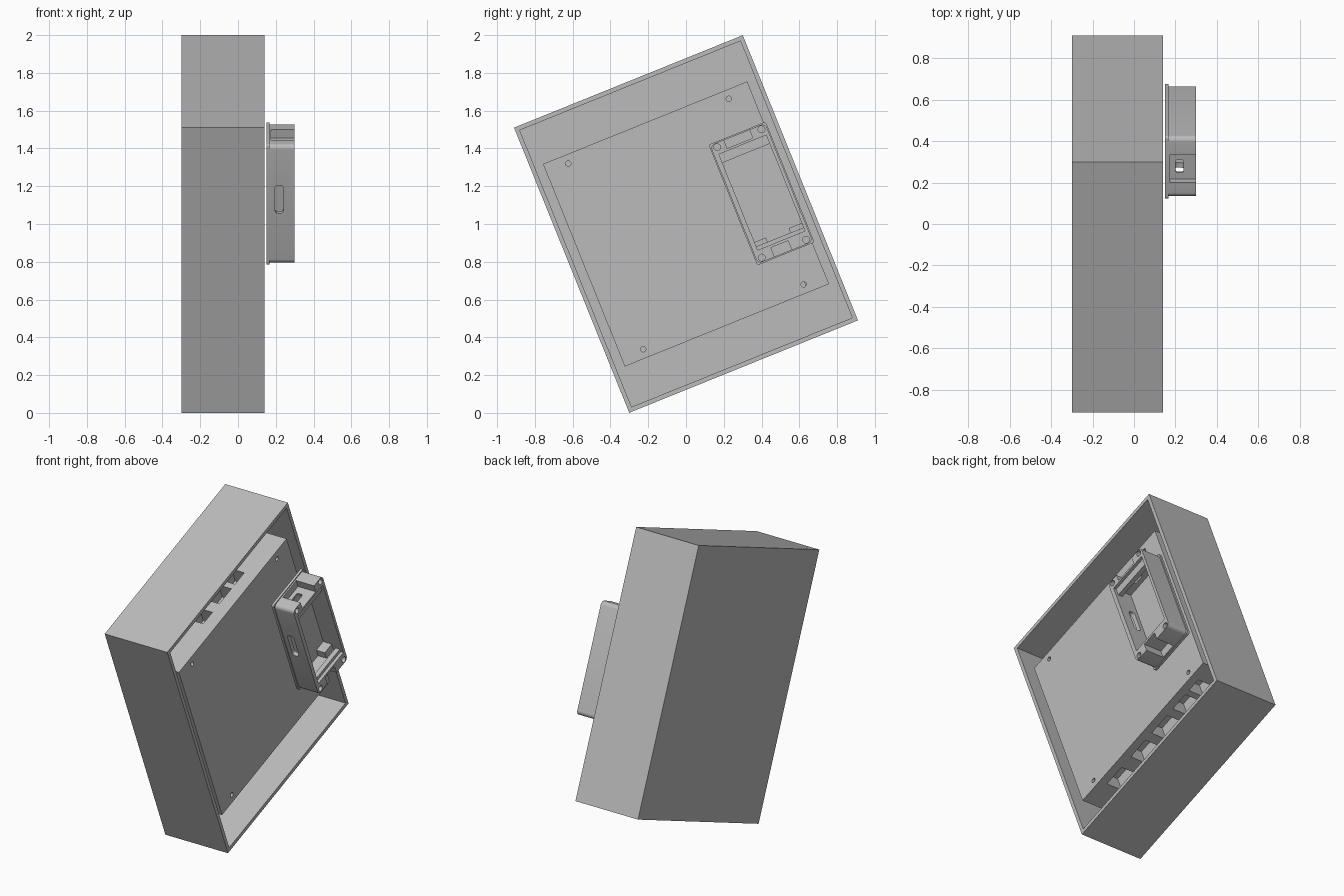
import bpy, bmesh, math
from mathutils import Matrix

if "Cube" in bpy.data.objects:
    bpy.data.objects.remove(bpy.data.objects["Cube"], do_unlink=True)

TILT = math.radians(22)
POSE = Matrix.Translation((0, 0, 1)) @ Matrix.Rotation(TILT, 4, 'X')

grey = bpy.data.materials.new("plain grey")
grey.use_nodes = True
GREY = (0.5, 0.5, 0.5, 1)
grey.diffuse_color = GREY
grey.node_tree.nodes["Principled BSDF"].inputs["Base Color"].default_value = GREY


def finish(name, bm):
    mesh = bpy.data.meshes.new(name)
    bm.to_mesh(mesh)
    bm.free()
    mesh.materials.append(grey)
    ob = bpy.data.objects.new(name, mesh)
    ob.matrix_world = POSE
    bpy.context.collection.objects.link(ob)
    return ob


def block(name, x, y, z, radius=0, axis=0):
    """Block from (min, max) ranges; edges along the axis may be rounded."""
    bm = bmesh.new()
    bmesh.ops.create_cube(bm, size=1)
    for v in bm.verts:
        v.co = [lo + (c + 0.5) * (hi - lo) for c, (lo, hi) in zip(v.co, (x, y, z))]
    if radius:
        edges = [e for e in bm.edges
                 if abs((e.verts[0].co - e.verts[1].co).normalized()[axis]) > 0.9]
        bmesh.ops.bevel(bm, geom=edges, offset=radius, segments=6,
                        profile=0.5, affect='EDGES')
    return finish(name, bm)


def peg(x, y, z, radius):
    """Cylinder along x, used to drill round holes."""
    bm = bmesh.new()
    bmesh.ops.create_cone(bm, cap_ends=True, segments=20, radius1=radius,
                          radius2=radius, depth=x[1] - x[0])
    bm.transform(Matrix.Translation((sum(x) / 2, y, z)) @ Matrix.Rotation(math.pi / 2, 4, 'Y'))
    return finish("cutter", bm)


def cut(target, cutters):
    for c in cutters:
        c.hide_render = True
        m = target.modifiers.new("cut", 'BOOLEAN')
        m.operation, m.solver, m.object = 'DIFFERENCE', 'EXACT', c
    bpy.context.view_layer.update()
    deps = bpy.context.evaluated_depsgraph_get()
    mesh = bpy.data.meshes.new_from_object(target.evaluated_get(deps))
    target.modifiers.clear()
    target.data = mesh
    for c in cutters:
        bpy.data.objects.remove(c, do_unlink=True)


def hole(x, y, z, radius=0, axis=0):
    return block("cutter", x, y, z, radius, axis)


# Outer tray, open towards +x
tray = block("outer_tray", (-0.3, 0.14), (-0.653, 0.653), (-0.814, 0.814))
cut(tray, [hole((-0.275, 0.2), (-0.63, 0.63), (-0.79, 0.79))])

# Inner case with corner screw holes and port openings on both ends
case = block("inner_case", (-0.275, 0.115), (-0.583, 0.583), (-0.578, 0.578))
cuts = [peg((0.06, 0.2), sy * 0.458, sz * 0.53, 0.014) for sy in (-1, 1) for sz in (-1, 1)]
for y, w in ((-0.14, 0.05), (0.05, 0.065), (0.205, 0.05)):
    cuts.append(hole((-0.06, 0.03), (y - w, y + w), (0.48, 0.7)))
for y, w in ((-0.346, 0.07), (-0.116, 0.07), (0.089, 0.075), (0.28, 0.06), (0.42, 0.045)):
    cuts.append(hole((-0.05, 0.06), (y - w, y + w), (-0.7, -0.48)))
cut(case, cuts)

# Small enclosure: hollow body with end notches, cable hole and side slot
body = block("small_enclosure", (0.163, 0.3), (0.274, 0.588), (-0.338, 0.338), 0.025)
cuts = [hole((0.17, 0.4), (0.3, 0.57), (-0.27, 0.277)),
        hole((0.175, 0.4), (0.352, 0.498), (0.29, 0.4)),
        hole((0.175, 0.4), (0.37, 0.468), (-0.4, -0.285)),
        hole((0.2, 0.24), (0.385, 0.45), (0.26, 0.32), 0.01, 2),
        hole((0.195, 0.24), (0.2, 0.32), (-0.05, 0.11), 0.018, 1)]
cuts += [peg((0.2, 0.4), y, sz * 0.315, 0.018) for y in (0.305, 0.558) for sz in (-1, 1)]
cut(body, cuts)

# Flange under the enclosure
flange = block("enclosure_flange", (0.15, 0.166), (0.268, 0.594), (-0.344, 0.344), 0.012)

for ob in (body, flange):
    bpy.ops.object.select_all(action='DESELECT')
    ob.select_set(True)
    bpy.context.view_layer.objects.active = ob
    bpy.ops.object.shade_smooth_by_angle(angle=math.radians(30))

# Cross bar and support tabs inside the enclosure
block("cross_bar", (0.25, 0.28), (0.295, 0.575), (0.228, 0.28))
for side, y in (("left", (0.295, 0.365)), ("right", (0.495, 0.575))):
    block("support_tab_" + side, (0.168, 0.23), y, (-0.275, -0.225))
block("lower_rail", (0.25, 0.28), (0.295, 0.575), (-0.275, -0.25))
